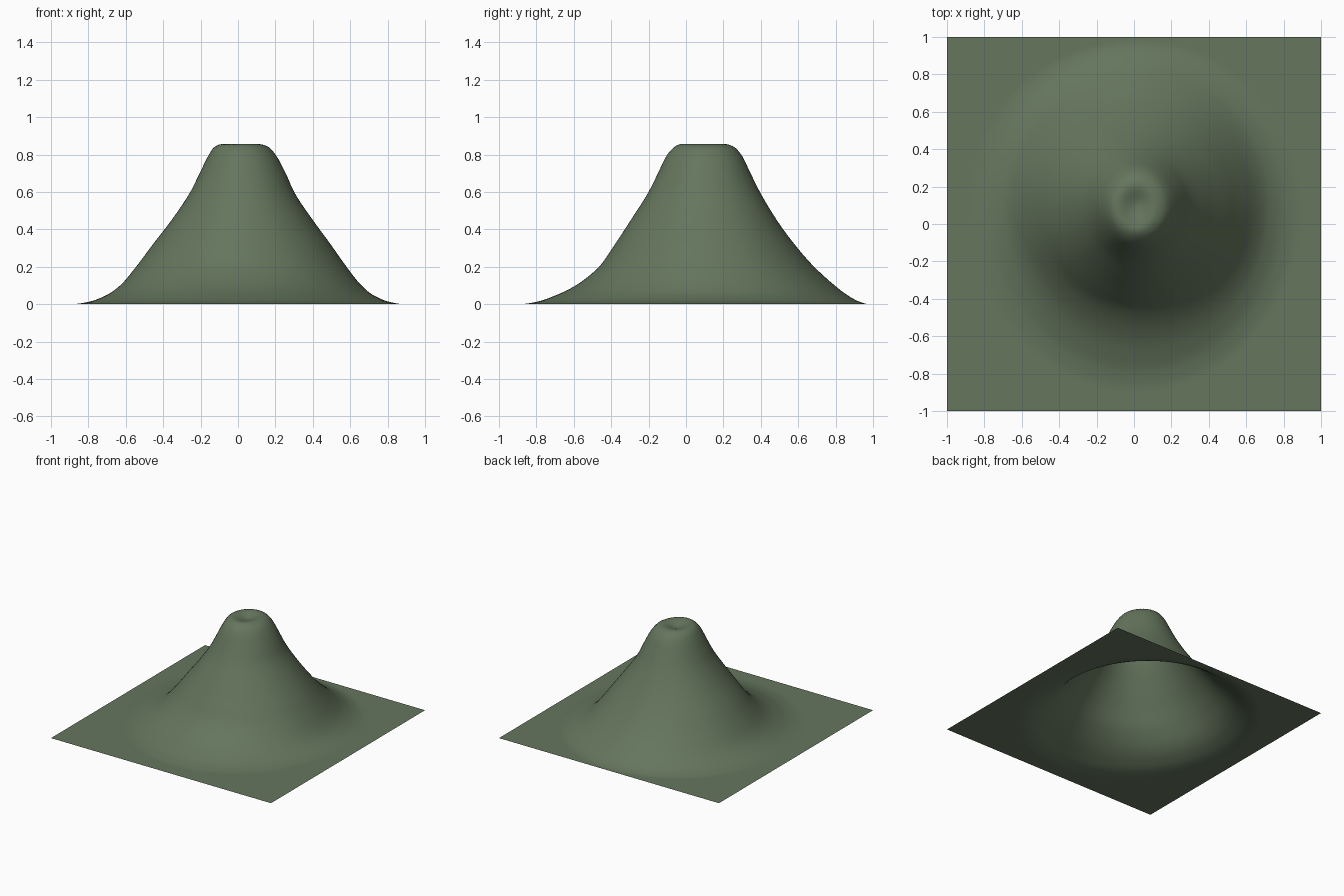
import bpy, bmesh, math

if "Cube" in bpy.data.objects:
    bpy.data.objects.remove(bpy.data.objects["Cube"])

# Contour levels from foot to rim, and how far each reaches east, west, north, south
Z = [0, .012, .05, .10, .20, .32, .45, .60, .70, .80, .842, .856]
E = [.89, .81, .72, .66, .58, .495, .40, .30, .255, .20, .16, .11]
W = [.89, .80, .70, .63, .545, .455, .355, .255, .205, .155, .125, .085]
N = [.98, .93, .86, .795, .685, .58, .485, .395, .345, .295, .255, .21]
S = [.89, .80, .69, .59, .465, .38, .295, .20, .15, .10, .06, .03]
CX, CY = 0.015, 0.10      # summit centre
CRATER = 0.83             # height of the shallow dip at the summit


def monotone(xs, ys, x):
    """Smooth interpolation without overshoot, xs ascending."""
    n = len(xs)
    d = [(ys[i + 1] - ys[i]) / (xs[i + 1] - xs[i]) for i in range(n - 1)]

    def slope(i):
        if i == 0 or i == n - 1 or d[i - 1] * d[i] <= 0:
            return 0.0
        return 2 * d[i - 1] * d[i] / (d[i - 1] + d[i])

    i = max(k for k in range(n - 1) if xs[k] <= x)
    h = xs[i + 1] - xs[i]
    t = (x - xs[i]) / h
    return ((1 + 2 * t) * (1 - t) ** 2 * ys[i] + t * (1 - t) ** 2 * h * slope(i)
            + t * t * (3 - 2 * t) * ys[i + 1] + t * t * (t - 1) * h * slope(i + 1))


def height(x, y):
    dx, dy = x - CX, y - CY
    r = math.hypot(dx, dy)
    if r < 1e-6:
        return CRATER
    c, s = dx / r, dy / r
    radii = [0.0]
    for k in reversed(range(len(Z))):
        a = E[k] - CX if c > 0 else W[k] + CX
        b = N[k] - CY if s > 0 else S[k] + CY
        radii.append(1 / math.hypot(c / a, s / b))
    if r >= radii[-1]:
        return 0.0
    return monotone(radii, [CRATER] + Z[::-1], r)


# Square terrain sheet raised into the hill
bm = bmesh.new()
bmesh.ops.create_grid(bm, x_segments=120, y_segments=120, size=1)
for v in bm.verts:
    v.co.z = height(v.co.x, v.co.y)
for f in bm.faces:
    f.smooth = True
mesh = bpy.data.meshes.new("hill_terrain")
bm.to_mesh(mesh)
bm.free()
hill = bpy.data.objects.new("hill_terrain", mesh)
bpy.context.collection.objects.link(hill)

# Grassy green
mat = bpy.data.materials.new("grass_green")
mat.diffuse_color = (0.13, 0.18, 0.11, 1)
mat.use_nodes = True
mat.node_tree.nodes["Principled BSDF"].inputs["Base Color"].default_value = mat.diffuse_color
mesh.materials.append(mat)
